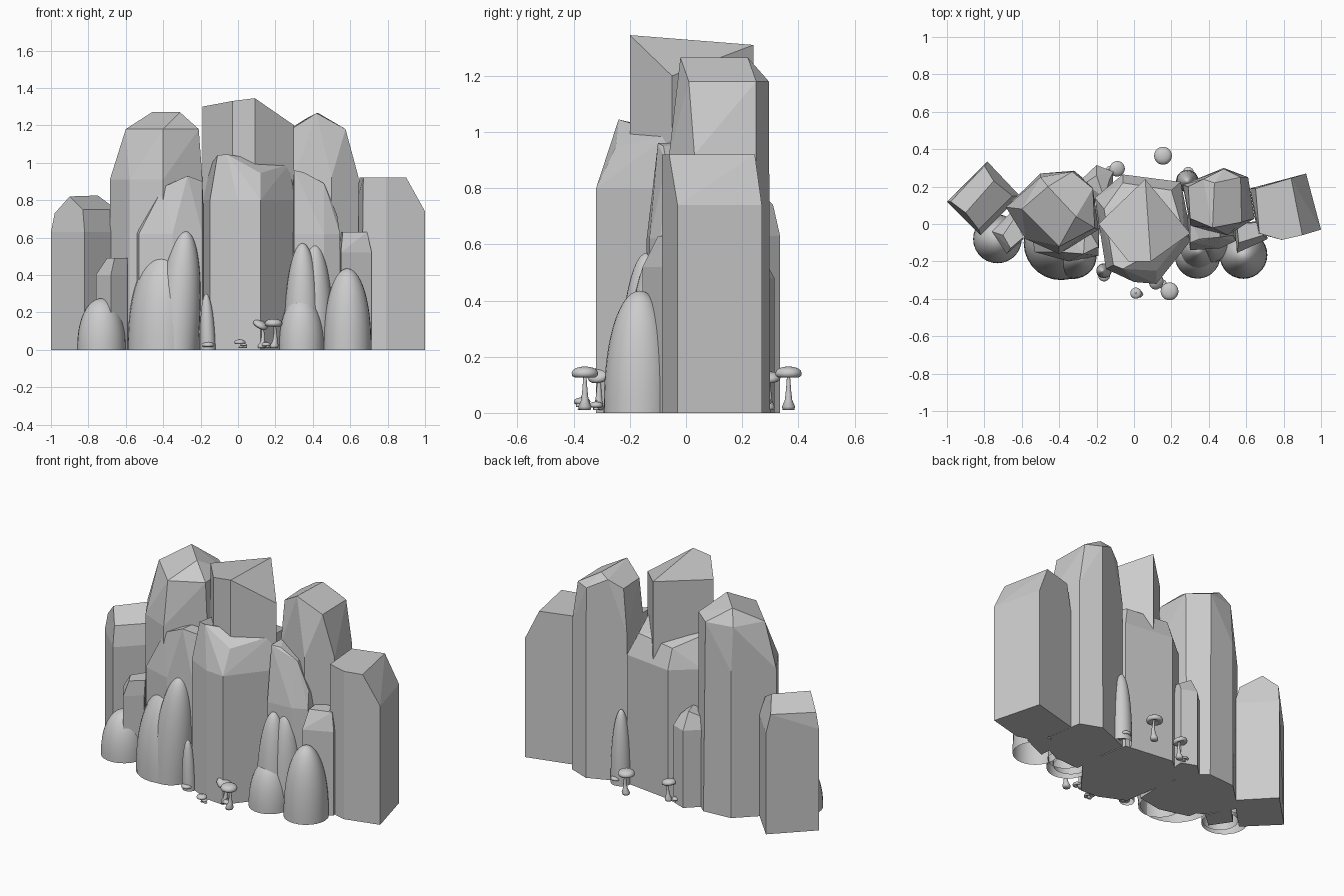
import bpy, bmesh, math
from mathutils import Vector


def finish(name, bm, smooth=False):
    me = bpy.data.meshes.new(name)
    bmesh.ops.recalc_face_normals(bm, faces=bm.faces[:])
    bm.to_mesh(me)
    bm.free()
    for p in me.polygons:
        p.use_smooth = smooth
    ob = bpy.data.objects.new(name, me)
    bpy.context.collection.objects.link(ob)
    return ob


def rock(name, base, shoulder, top, z0=0.0):
    """Faceted pillar: footprint raised to the shoulder, capped by crown points."""
    bm = bmesh.new()
    for x, y in base:
        bm.verts.new((x, y, z0))
        bm.verts.new((x, y, shoulder))
    for p in top:
        bm.verts.new(p)
    bmesh.ops.convex_hull(bm, input=bm.verts[:])
    junk = [v for v in bm.verts if not v.link_faces]
    bmesh.ops.delete(bm, geom=junk, context='VERTS')
    bmesh.ops.dissolve_limit(bm, angle_limit=math.radians(5),
                             verts=bm.verts[:], edges=bm.edges[:])
    return finish(name, bm)


def lathe(bm, profile, seg, path):
    """Rings of (radius, height) around a path function; zero radius closes."""
    rings = []
    for r, z in profile:
        c = path(z)
        if r < 1e-5:
            rings.append([bm.verts.new(c)])
        else:
            rings.append([bm.verts.new(c + Vector((r * math.cos(2 * math.pi * i / seg),
                                                   r * math.sin(2 * math.pi * i / seg), 0)))
                          for i in range(seg)])
    for a, b in zip(rings, rings[1:]):
        for i in range(seg):
            j = (i + 1) % seg
            q = [a[i % len(a)], a[j % len(a)], b[j % len(b)], b[i % len(b)]]
            bm.faces.new(list(dict.fromkeys(q)))


def dome(name, x, y, r, h, lean=0.0):
    bm = bmesh.new()
    prof = []
    for i in range(15):
        t = math.sin(i / 14 * math.pi / 2)
        prof.append((r * max(0, 1 - t ** 2.3) ** 0.5, h * t))
    lathe(bm, prof, 28, lambda z: Vector((x + lean * (z / h), y, z)))
    return finish(name, bm, True)


def mushroom(name, x, y, r, h, tilt=0.0, bend=0.01):
    # curved stem with a flared foot
    bm = bmesh.new()
    k = h / 0.16
    stem = [(0, 0), (.020, 0), (.023, .012), (.013, .035), (.009, .07), (.006, .11), (.007, .14), (0, .14)]
    lathe(bm, [(a * k ** .5, b * k + .01) for a, b in stem], 12,
          lambda z: Vector((x + bend * math.sin(z / h * math.pi), y, z)))
    finish(name + "_stem", bm, True)
    # flattened cap with a tucked underside
    bm = bmesh.new()
    cap = [(0, -.10), (.4, -.18), (.75, -.34), (.95, -.22), (1, 0), (.9, .22), (.65, .38), (.33, .46), (0, .48)]
    lathe(bm, [(a * r, b * r) for a, b in cap], 18, lambda z: Vector((0, 0, z)))
    ob = finish(name + "_cap", bm, True)
    ob.location = (x, y, h - .48 * r)
    ob.rotation_euler = (tilt * .5, tilt, 0)


# tall back row
rock("right_end_pillar",
     [(.62, .19), (.92, .27), (1, -.03), (.79, -.085), (.66, -.05)], .74,
     [(.65, .19, .92), (.84, .245, .92), (.9, -.06, .92), (.79, -.085, .92), (.67, -.05, .92)])
rock("right_tall_pillar",
     [(.26, .21), (.48, .30), (.61, .25), (.645, .03), (.5, -.06), (.3, -.01)], .92,
     [(.29, .20, 1.19), (.30, .03, 1.19), (.37, .24, 1.24), (.43, .22, 1.265),
      (.42, -.02, 1.265), (.48, .295, 1.18), (.57, .25, 1.18), (.575, .01, 1.18)])
rock("centre_peak",
     [(-.19, .0), (.06, .24), (.3, -.05), (.09, -.2), (-.03, -.2)], 1.0,
     [(-.19, .0, 1.3), (.06, .24, 1.31), (.09, -.2, 1.345), (-.03, -.2, 1.33), (.3, -.05, 1.2)], .6)
rock("left_tall_pillar",
     [(-.685, .09), (-.5, .27), (-.32, .285), (-.22, .2), (-.19, -.03), (-.4, -.16), (-.58, -.08)], .91,
     [(-.6, .08, 1.18), (-.5, .25, 1.18), (-.33, .28, 1.18), (-.4, -.12, 1.18), (-.21, -.02, 1.18),
      (-.22, .19, 1.18), (-.46, .2, 1.27), (-.31, .04, 1.27)])
rock("left_end_pillar",
     [(-1, .12), (-.785, .335), (-.61, .15), (-.82, -.06)], .63,
     [(-.98, .12, .73), (-.8, .31, .74), (-.9, .06, .82), (-.75, .23, .825),
      (-.83, -.03, .75), (-.65, .15, .75)])
rock("left_small_block",
     [(-.76, -.04), (-.68, -.16), (-.59, -.08), (-.66, .06)], .40,
     [(-.70, -.06, .49), (-.66, -.13, .49), (-.59, -.07, .49), (-.64, .03, .49)])

# front row
rock("centre_front_pillar",
     [(-.15, -.24), (.0, -.31), (.12, -.32), (.31, -.08), (.25, .225), (-.06, .265), (-.21, .14)], .80,
     [(-.11, -.22, 1.04), (-.06, -.24, 1.045), (.12, -.25, .945), (.27, -.06, .99),
      (-.16, .08, .97), (-.06, .22, .92), (.2, .18, .93)])
rock("left_front_slab",
     [(-.56, .0), (-.53, -.15), (-.35, -.2), (-.19, -.17), (-.18, .1)], .62,
     [(-.53, -.03, .68), (-.4, -.15, .87), (-.38, .0, .88), (-.27, -.16, .93), (-.26, 0, .92), (-.19, -.12, .9)])
rock("right_front_slab",
     [(.27, .05), (.3, -.14), (.46, -.13), (.545, -.09), (.54, .05)], .62,
     [(.3, -.1, .96), (.35, -.08, .95), (.46, -.07, .89), (.53, -.06, .72), (.3, .03, .96), (.45, .03, .88)])
rock("right_small_block",
     [(.55, -.155), (.715, -.08), (.69, .02), (.54, .0)], .52,
     [(.56, -.10, .63), (.69, -.06, .63), (.68, .01, .63), (.55, .0, .63)])

# small block on the back
rock("back_left_block",
     [(-.29, .23), (-.2, .315), (-.11, .28), (-.12, .12), (-.27, .12)], .48,
     [(-.26, .22, .55), (-.2, .26, .58), (-.13, .24, .54), (-.16, .14, .58)])

# rounded mounds and spires
for i, d in enumerate([(-.73, -.08, .13, .275), (-.70, -.08, .10, .25), (-.39, -.10, .2, .53),
                       (-.335, -.175, .12, .635, .055), (.585, -.165, .128, .435), (.34, -.17, .122, .285),
                       (.345, -.14, .1, .57), (.41, -.11, .1, .57), (-.16, -.25, .04, .3, -.01),
                       (.285, .23, .06, .45)]):
    dome("rounded_mound_%d" % (i + 1), *d)

# mushrooms round the foot
for i, m in enumerate([(.19, -.36, .048, .165), (.12, -.31, .042, .155, .5, .015), (.01, -.37, .03, .055),
                       (.03, -.375, .018, .035), (.155, .365, .048, .165), (-.09, .295, .042, .145, .2),
                       (.29, .275, .03, .055), (.30, .25, .018, .035), (-.16, -.275, .032, .042),
                       (-.13, .29, .02, .04), (.15, -.32, .025, .04)]):
    mushroom("mushroom_%d" % (i + 1), *m)
